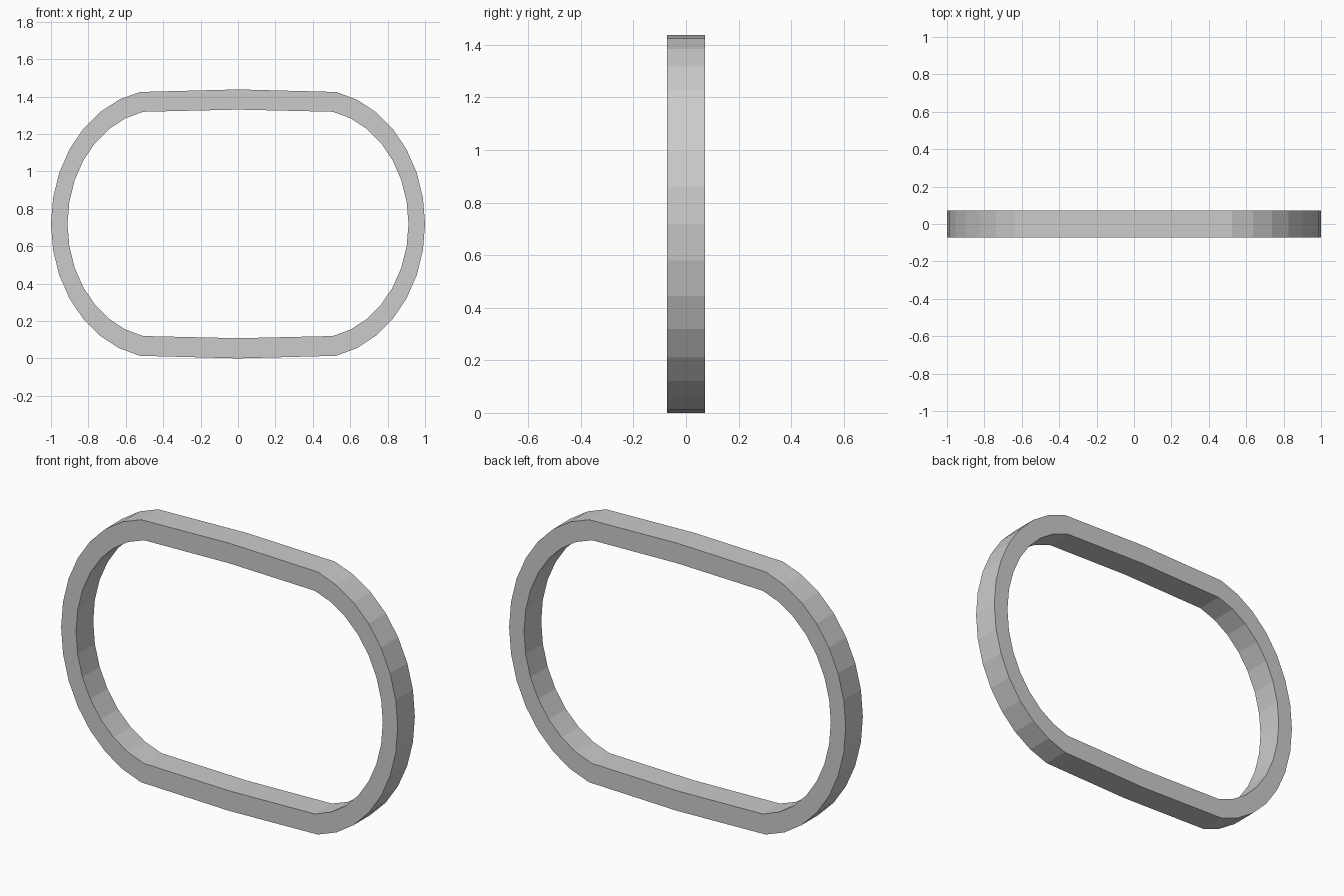
import bpy, bmesh
from math import sin, cos, pi

if "Cube" in bpy.data.objects:
    bpy.data.objects.remove(bpy.data.objects["Cube"])

SIDES = 32
RX, RZ = 0.59, 0.719      # radii of the rounded ends
SHIFT = 0.41              # how far the two halves are pulled apart
INNER = 0.85              # inner radius ratio
HALF_DEPTH = 0.073


def outline(bm, scale, y):
    """Stretched 32-sided ring with a single middle point at top and bottom."""
    ring = []
    for i in range(SIDES):
        a = 2 * pi * i / SIDES
        c = cos(a)
        shift = 0 if abs(c) < 1e-6 else (SHIFT if c > 0 else -SHIFT)
        ring.append(bm.verts.new((c * RX * scale + shift, y, RZ + RZ * scale * sin(a))))
    return ring


# Flat rounded band: four outlines joined around a square section
bm = bmesh.new()
rings = [outline(bm, s, y) for s, y in (
    (1, -HALF_DEPTH), (1, HALF_DEPTH), (INNER, HALF_DEPTH), (INNER, -HALF_DEPTH))]
for k in range(4):
    r, s = rings[k], rings[(k + 1) % 4]
    for i in range(SIDES):
        j = (i + 1) % SIDES
        bm.faces.new((r[i], r[j], s[j], s[i]))
bmesh.ops.recalc_face_normals(bm, faces=bm.faces)

mesh = bpy.data.meshes.new("oval_frame")
bm.to_mesh(mesh)
bm.free()
bpy.context.collection.objects.link(bpy.data.objects.new("oval_frame", mesh))
